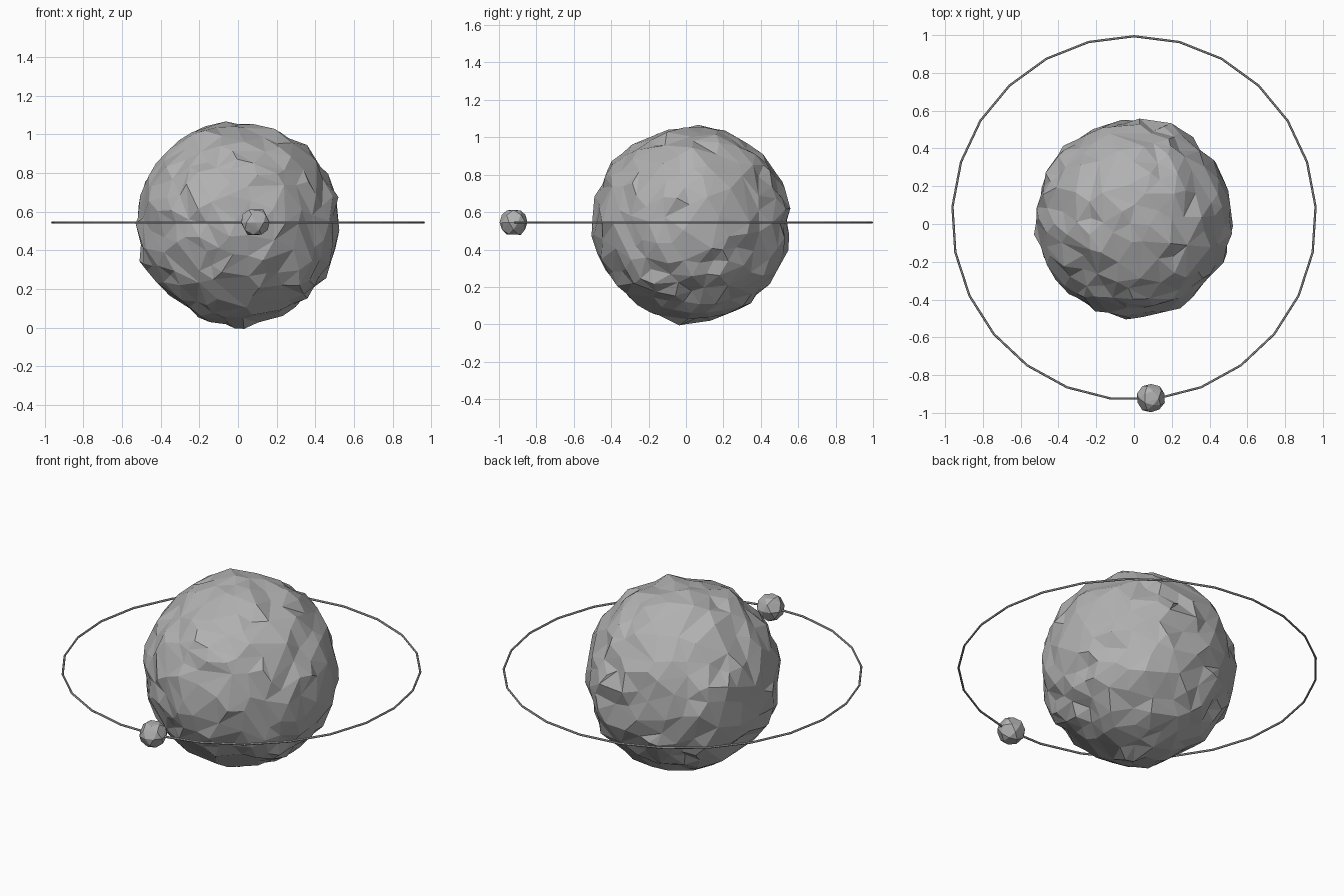
import bpy, bmesh, math, random
from mathutils import Vector, noise

if "Cube" in bpy.data.objects:
    bpy.data.objects.remove(bpy.data.objects["Cube"])

CY, CZ = 0.037, 0.545   # orbit centre
random.seed(4)

grey = bpy.data.materials.new("dark_grey")
grey.diffuse_color = (0.44, 0.44, 0.44, 1)
grey.use_nodes = True
grey.node_tree.nodes["Principled BSDF"].inputs["Base Color"].default_value = grey.diffuse_color


def make_object(name, bm, center):
    me = bpy.data.meshes.new(name)
    bm.to_mesh(me)
    bm.free()
    me.materials.append(grey)
    ob = bpy.data.objects.new(name, me)
    ob.location = center
    bpy.context.collection.objects.link(ob)
    return ob


# Planet: lumpy sphere thinned to irregular facets
bm = bmesh.new()
bmesh.ops.create_icosphere(bm, subdivisions=4, radius=1)
for v in bm.verts:
    d = v.co.normalized()
    n = noise.noise(d * 4.2 + Vector((3.7, 0, 3.7)))
    n += 0.65 * noise.noise(d * 9.5 + Vector((0, 3.7, 5)))
    v.co = d * (0.522 + 0.032 * n)
planet = make_object("planet", bm, (0, 0.03, 0.539))
dec = planet.modifiers.new("facets", 'DECIMATE')
dec.ratio = 0.5

# Moon: chunky ball of pentagons and triangles on the orbit
bm = bmesh.new()
bmesh.ops.create_icosphere(bm, subdivisions=1, radius=1)
mids = [(e.verts[0].co + e.verts[1].co).normalized() for e in bm.edges]
bm.clear()
for m in mids:
    bm.verts.new(m * random.uniform(0.074, 0.079))
bmesh.ops.convex_hull(bm, input=bm.verts)
bmesh.ops.recalc_face_normals(bm, faces=bm.faces)
make_object("moon", bm, (0.09, -0.922, CZ))

# Orbit ring: thin 25-sided hoop with a corner at the back
bpy.ops.mesh.primitive_torus_add(major_segments=25, minor_segments=6,
                                 major_radius=0.963, minor_radius=0.006,
                                 location=(0, CY - 0.006, CZ),
                                 rotation=(0, 0, math.pi / 2))
ring = bpy.context.object
ring.name = "orbit_ring"
ring.data.materials.append(grey)
